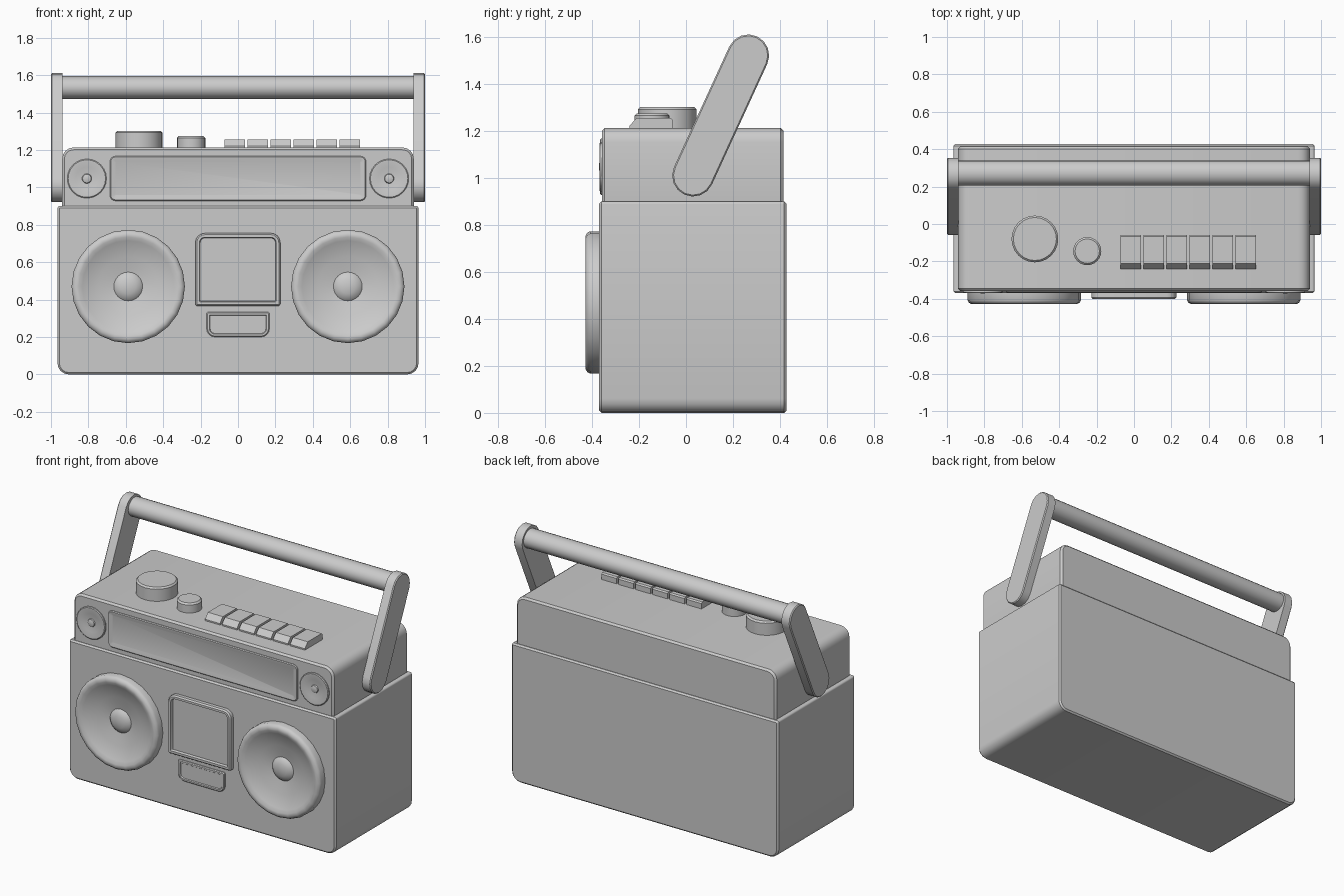
import bpy, bmesh
from math import cos, sin, pi, atan2

if "Cube" in bpy.data.objects:
    bpy.data.objects.remove(bpy.data.objects["Cube"])


def loft(name, rings, angle=35):
    """Skin a list of equal-length point rings and cap both ends."""
    bm = bmesh.new()
    loops = [[bm.verts.new(p) for p in ring] for ring in rings]
    n = len(loops[0])
    for a, b in zip(loops, loops[1:]):
        for i in range(n):
            j = (i + 1) % n
            bm.faces.new((a[i], a[j], b[j], b[i]))
    bm.faces.new(loops[0])
    bm.faces.new(loops[-1])
    bmesh.ops.recalc_face_normals(bm, faces=bm.faces)
    me = bpy.data.meshes.new(name)
    bm.to_mesh(me)
    bm.free()
    ob = bpy.data.objects.new(name, me)
    bpy.context.collection.objects.link(ob)
    bpy.ops.object.select_all(action='DESELECT')
    ob.select_set(True)
    bpy.context.view_layer.objects.active = ob
    bpy.ops.object.shade_smooth_by_angle(angle=angle * pi / 180)
    return ob


def rounded(x0, x1, z0, z1, r_top, r_bottom, inset, y, seg=4):
    """Rounded rectangle in the xz plane, shrunk by inset."""
    pts = []
    for k, (cx, cz, sx, sz, r) in enumerate(((x1, z1, -1, -1, r_top), (x0, z1, 1, -1, r_top),
                                             (x0, z0, 1, 1, r_bottom), (x1, z0, -1, 1, r_bottom))):
        q = max(r - inset, 0.004)
        ox, oz = cx + sx * (inset + q), cz + sz * (inset + q)
        for i in range(seg + 1):
            a = (k + i / seg) * pi / 2
            pts.append((ox + q * cos(a), y, oz + q * sin(a)))
    return pts


def plate(name, x0, x1, z0, z1, r_top, r_bottom, layers):
    return loft(name, [rounded(x0, x1, z0, z1, r_top, r_bottom, d, y) for d, y in layers])


def dish(name, cx, cz, profile, n=24):
    """Lathe (radius, y) pairs about a front-to-back axis."""
    return loft(name, [[(cx + r * cos(2 * pi * i / n), y, cz + r * sin(2 * pi * i / n))
                        for i in range(n)] for r, y in profile])


def knob(name, cx, cy, r, top, n=24):
    prof = ((r, 1.19), (r, top - 0.01), (r - 0.01, top))
    return loft(name, [[(cx + q * cos(2 * pi * i / n), cy + q * sin(2 * pi * i / n), z)
                        for i in range(n)] for q, z in prof])


# Case
plate("lower_case", -0.965, 0.965, 0, 0.9, 0.012, 0.06,
      ((0.01, 0.428), (0, 0.418), (0, -0.36), (0.01, -0.37)))
plate("upper_case", -0.94, 0.94, 0.85, 1.213, 0.06, 0.01,
      ((0.012, 0.414), (0, 0.402), (0, -0.346), (0.012, -0.358)))

# Tuner display
plate("tuner_display", -0.685, 0.685, 0.928, 1.167, 0.03, 0.03,
      ((0, -0.34), (0, -0.362), (0.005, -0.367), (0.012, -0.367), (0.03, -0.36)))

# Speakers and tweeters
for side, s in (("left", -1), ("right", 1)):
    dish(side + "_speaker", s * 0.587, 0.47,
         ((0.303, -0.36), (0.303, -0.408), (0.297, -0.42), (0.283, -0.428), (0.265, -0.428),
          (0.245, -0.416), (0.16, -0.39), (0.077, -0.374), (0.065, -0.386), (0.04, -0.396), (0.012, -0.4)))
    dish(side + "_tweeter", s * 0.808, 1.047,
         ((0.105, -0.34), (0.105, -0.365), (0.1, -0.369), (0.09, -0.369),
          (0.06, -0.363), (0.026, -0.36), (0.023, -0.367), (0.01, -0.371)))

# Cassette door and the latch under it
plate("cassette_door", -0.228, 0.226, 0.366, 0.755, 0.05, 0.012,
      ((0, -0.36), (0, -0.393), (0.008, -0.402), (0.022, -0.402), (0.026, -0.385)))
plate("cassette_latch", -0.168, 0.168, 0.2, 0.333, 0.01, 0.045,
      ((0, -0.36), (0, -0.377), (0.005, -0.382), (0.015, -0.382), (0.019, -0.376)))

# Knobs
knob("volume_knob", -0.53, -0.08, 0.125, 1.302)
knob("tone_knob", -0.25, -0.145, 0.075, 1.275)

# Row of play keys with sloped fronts
key = ((-0.24, 1.19), (-0.24, 1.222), (-0.21, 1.256), (-0.066, 1.256), (-0.058, 1.248), (-0.058, 1.19))
for i in range(6):
    x = -0.017 + 0.123 * i
    loft(f"play_key_{i + 1}", [[(x + d, y, z) for y, z in key] for d in (-0.054, 0.054)])

# Handle arms
low, high, rad = (0.03, 1.01), (0.265, 1.522), 0.089
tilt = atan2(high[1] - low[1], high[0] - low[0])


def capsule(x, r, seg=8):
    pts = []
    for (cy, cz), start in ((high, tilt - pi / 2), (low, tilt + pi / 2)):
        for i in range(seg + 1):
            a = start + pi * i / seg
            pts.append((x, cy + r * cos(a), cz + r * sin(a)))
    return pts


for side, s in (("left", -1), ("right", 1)):
    loft(side + "_handle_arm", [capsule(s * x, r) for x, r in
                                ((0.938, rad), (0.994, rad), (1.0, rad - 0.006))])

# Handle grip bar
loft("handle_grip", [[(x, 0.272 + 0.067 * cos(2 * pi * i / 20), 1.533 + 0.061 * sin(2 * pi * i / 20))
                      for i in range(20)] for x in (-0.96, 0.96)])
